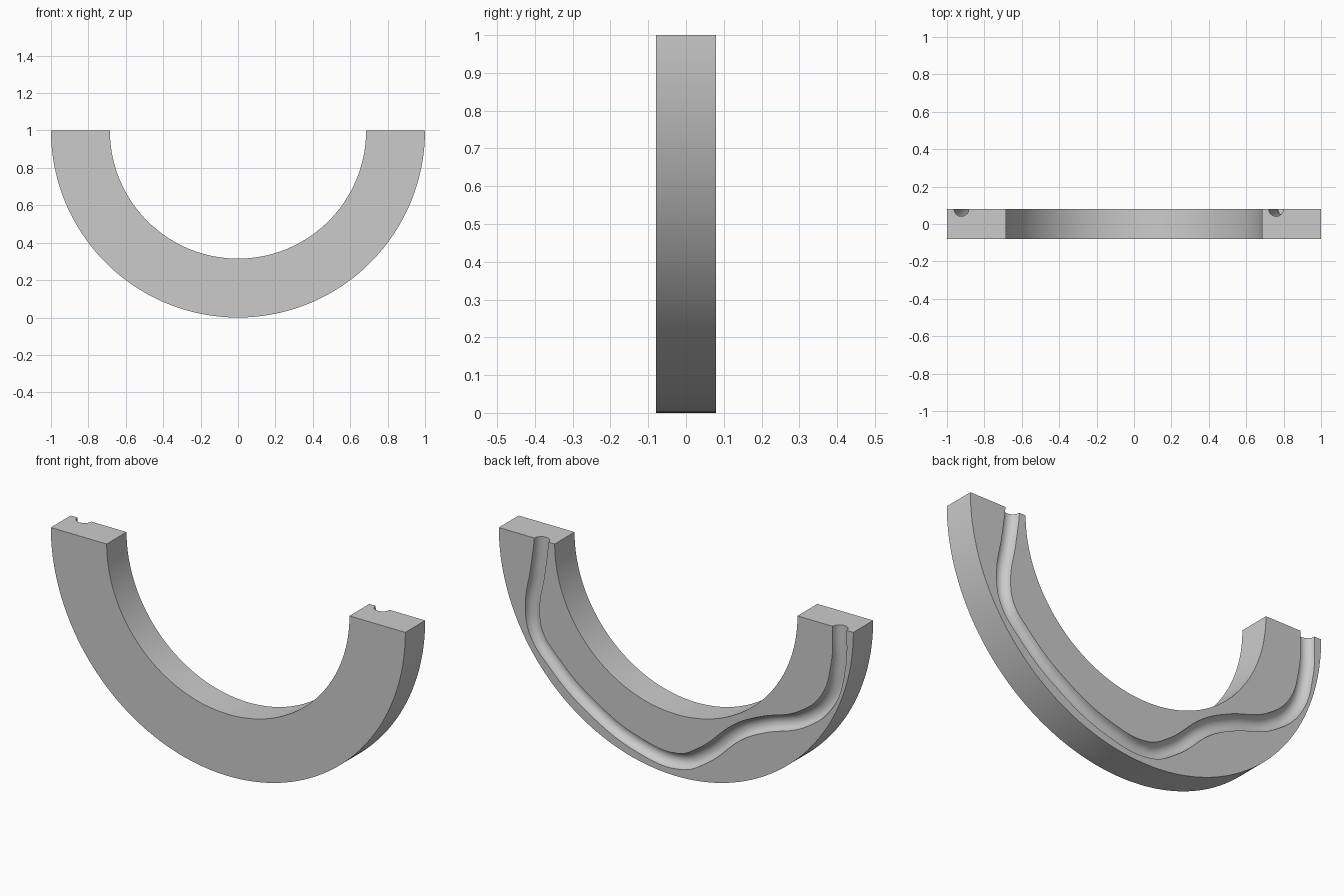
import bpy, bmesh
from math import cos, sin, pi

OUTER, INNER, HALF_DEPTH, GROOVE = 1.0, 0.685, 0.08, 0.04
SEGMENTS = 128

cube = bpy.data.objects.get("Cube")
if cube:
    bpy.data.objects.remove(cube, do_unlink=True)

grey = bpy.data.materials.new("plain grey")
grey.use_nodes = True
grey.diffuse_color = (0.6, 0.6, 0.6, 1)
grey.node_tree.nodes["Principled BSDF"].inputs["Base Color"].default_value = (0.6, 0.6, 0.6, 1)


def add_object(name, data):
    obj = bpy.data.objects.new(name, data)
    bpy.context.scene.collection.objects.link(obj)
    return obj


def evaluated_mesh(obj):
    graph = bpy.context.evaluated_depsgraph_get()
    return bpy.data.meshes.new_from_object(obj.evaluated_get(graph), depsgraph=graph)


def half_arc(radius):
    angles = [pi + pi * i / SEGMENTS for i in range(SEGMENTS + 1)]
    return [(radius * cos(a), -HALF_DEPTH, 1 + radius * sin(a)) for a in angles]


# Half ring: flat outline extruded from front to back
bm = bmesh.new()
outline = [bm.verts.new(p) for p in half_arc(OUTER) + half_arc(INNER)[::-1]]
front = bm.faces.new(outline)
extruded = bmesh.ops.extrude_face_region(bm, geom=[front])
moved = [v for v in extruded["geom"] if isinstance(v, bmesh.types.BMVert)]
bmesh.ops.translate(bm, verts=moved, vec=(0, 2 * HALF_DEPTH, 0))
bmesh.ops.recalc_face_normals(bm, faces=bm.faces)
mesh = bpy.data.meshes.new("half_ring")
bm.to_mesh(mesh)
bm.free()
mesh.materials.append(grey)
ring = add_object("half_ring", mesh)

# Winding groove path across the back face, as x and z
path = [(0.755, 1.12), (0.76, 1.0), (0.782, 0.83), (0.81, 0.655), (0.79, 0.52),
        (0.695, 0.4), (0.497, 0.237), (0.203, 0.1), (-0.023, 0.08),
        (-0.147, 0.142), (-0.36, 0.325), (-0.486, 0.391), (-0.712, 0.48),
        (-0.853, 0.611), (-0.915, 0.808), (-0.923, 1.0), (-0.923, 1.12)]
curve = bpy.data.curves.new("groove_path", "CURVE")
curve.dimensions = "3D"
curve.bevel_depth = GROOVE
curve.bevel_resolution = 6
curve.resolution_u = 10
curve.use_fill_caps = True
spline = curve.splines.new("BEZIER")
spline.bezier_points.add(len(path) - 1)
for point, (x, z) in zip(spline.bezier_points, path):
    point.co = (x, HALF_DEPTH + 0.001, z)
    point.handle_left_type = point.handle_right_type = "AUTO"
tube = add_object("groove_path", curve)

# Solid cutter from the path
cutter_mesh = evaluated_mesh(tube)
bm = bmesh.new()
bm.from_mesh(cutter_mesh)
bmesh.ops.remove_doubles(bm, verts=bm.verts, dist=0.0001)
bmesh.ops.recalc_face_normals(bm, faces=bm.faces)
bm.to_mesh(cutter_mesh)
bm.free()
cutter_mesh.materials.clear()
cutter_mesh.materials.append(grey)
cutter = add_object("groove_cutter", cutter_mesh)
cutter.hide_render = True
bpy.data.objects.remove(tube, do_unlink=True)

# Cut the groove and keep the result
cut = ring.modifiers.new("groove", "BOOLEAN")
cut.operation = "DIFFERENCE"
cut.solver = "EXACT"
cut.object = cutter
result = evaluated_mesh(ring)
ring.modifiers.clear()
ring.data = result
bpy.data.objects.remove(cutter, do_unlink=True)
result.materials.clear()
result.materials.append(grey)
for face in result.polygons:
    face.material_index = 0

# Smooth curved walls, sharp rims
for obj in bpy.context.selected_objects:
    obj.select_set(False)
ring.select_set(True)
bpy.context.view_layer.objects.active = ring
bpy.ops.object.shade_smooth_by_angle()
